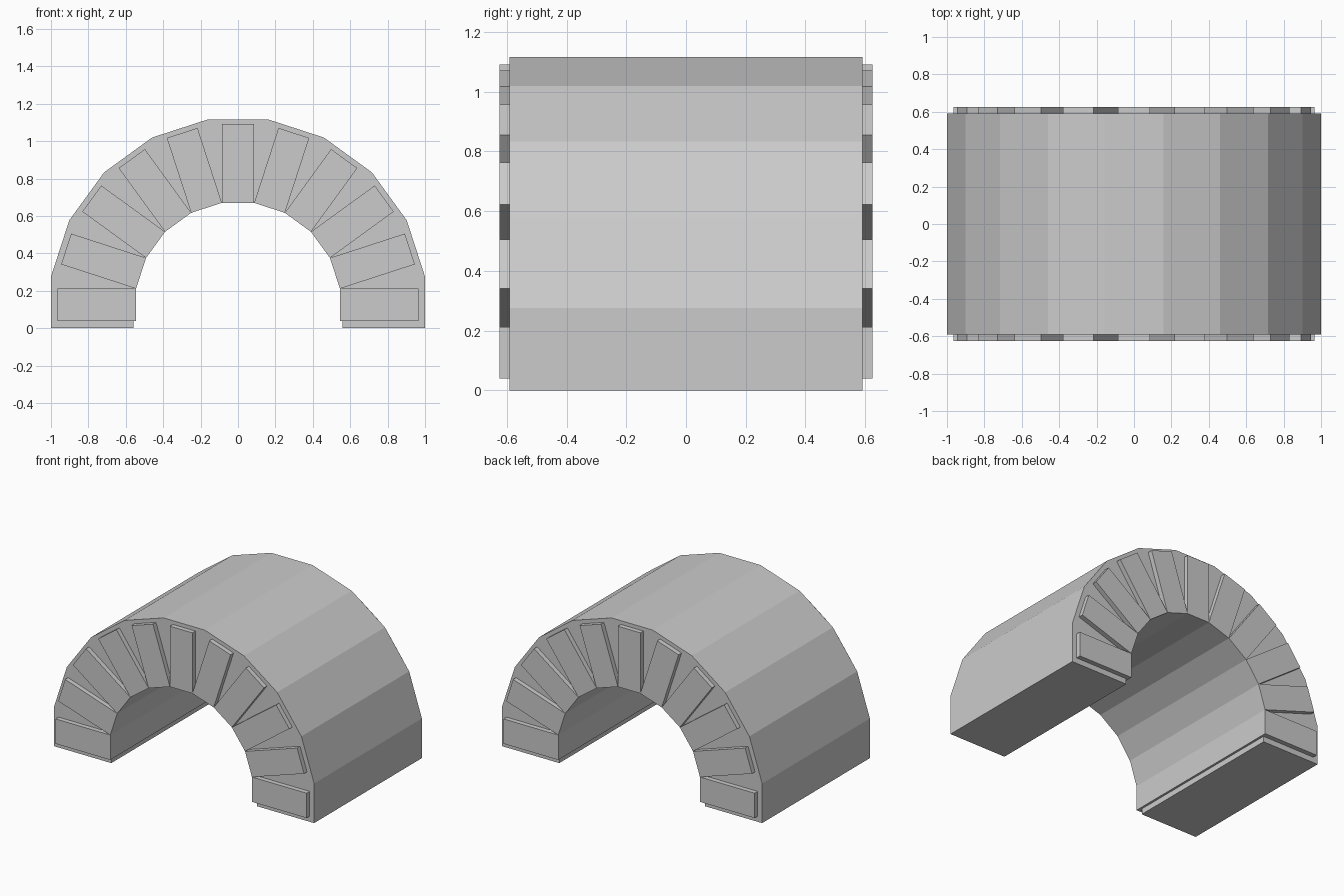
import bpy, bmesh, math
from mathutils import Matrix

if "Cube" in bpy.data.objects:
    bpy.data.objects.remove(bpy.data.objects["Cube"])

STEP = math.radians(18)      # one side of a 20-sided ring
BODY_Z, BLOCK_Z = 0.117, 0.125
HALF_BODY, HALF_BLOCK = 0.592, 0.625


def extrude_profile(name, pts, half_depth):
    """Extrude an (x, z) outline along y, centred on y = 0."""
    bm = bmesh.new()
    face = bm.faces.new([bm.verts.new((x, -half_depth, z)) for x, z in pts])
    ext = bmesh.ops.extrude_face_region(bm, geom=[face])
    verts = [v for v in ext["geom"] if isinstance(v, bmesh.types.BMVert)]
    bmesh.ops.translate(bm, verts=verts, vec=(0, 2 * half_depth, 0))
    bmesh.ops.recalc_face_normals(bm, faces=bm.faces)
    mesh = bpy.data.meshes.new(name)
    bm.to_mesh(mesh)
    bm.free()
    obj = bpy.data.objects.new(name, mesh)
    bpy.context.collection.objects.link(obj)
    return obj


def arch_line(apothem):
    """Half ring of flat sides with straight feet down to z = 0."""
    r = apothem / math.cos(STEP / 2)
    arc = [(r * math.cos((i + 0.5) * STEP), BODY_Z + r * math.sin((i + 0.5) * STEP))
           for i in range(10)]
    return [(apothem, 0)] + arc + [(-apothem, 0)]


# Arch body
extrude_profile("arch_body", arch_line(1.0) + arch_line(0.56)[::-1], HALF_BODY)

# Arch stones: radial blocks running through the full depth, inner edges touching
inner, outer = 0.545, 0.966
half_w = inner * math.tan(STEP / 2)
for i in range(11):
    stone = extrude_profile(f"arch_stone_{i + 1}",
                            [(inner, -half_w), (outer, -half_w),
                             (outer, half_w), (inner, half_w)], HALF_BLOCK)
    stone.data.transform(Matrix.Translation((0, 0, BLOCK_Z)) @
                         Matrix.Rotation(-i * STEP, 4, 'Y'))
